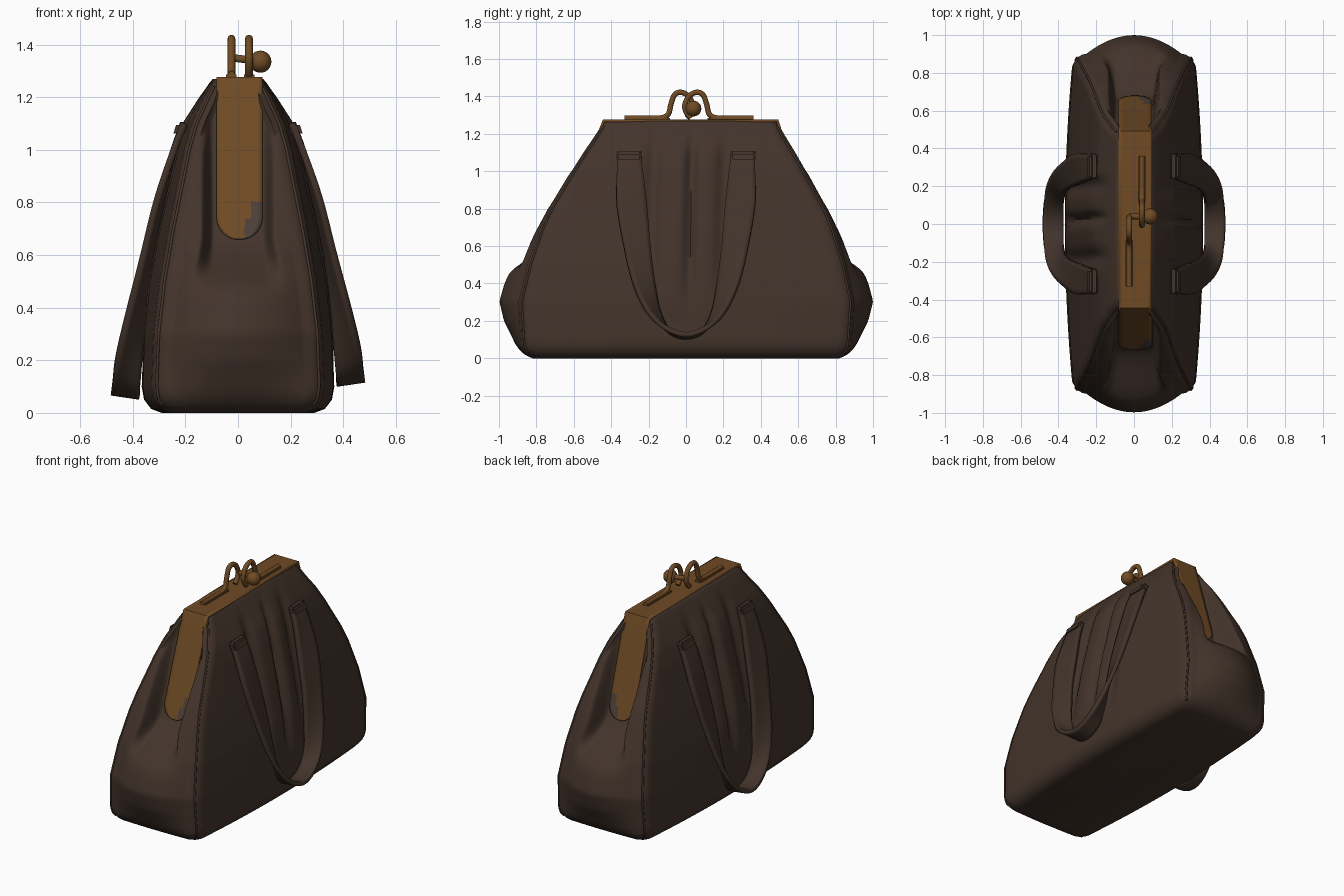
import bpy, bmesh, math
from mathutils import Vector as V

if "Cube" in bpy.data.objects:
    bpy.data.objects.remove(bpy.data.objects["Cube"])


def material(name, rgb):
    m = bpy.data.materials.new(name)
    m.diffuse_color = (*rgb, 1)
    m.use_nodes = True
    m.node_tree.nodes["Principled BSDF"].inputs["Base Color"].default_value = m.diffuse_color
    return m


LEATHER = material("dark_brown_leather", (0.056, 0.034, 0.024))
BRASS = material("aged_brass", (0.16, 0.07, 0.018))
WORN = material("worn_grey_brown", (0.075, 0.052, 0.04))


def interp(table, z):
    for (a, p), (b, q) in zip(table, table[1:]):
        if z <= b:
            return p + (q - p) * max(0, (z - a) / (b - a))
    return table[-1][1]


def smooth(a, b, t):
    t = min(1, max(0, (t - a) / (b - a)))
    return t * t * (3 - 2 * t)


def finish(bm, name, mats, angle=40):
    me = bpy.data.meshes.new(name)
    bm.to_mesh(me)
    bm.free()
    ob = bpy.data.objects.new(name, me)
    bpy.context.collection.objects.link(ob)
    for m in mats:
        me.materials.append(m)
    bpy.ops.object.select_all(action='DESELECT')
    ob.select_set(True)
    bpy.context.view_layer.objects.active = ob
    bpy.ops.object.shade_smooth_by_angle(angle=math.radians(angle))
    return ob


def catmull(pts, n):
    out, p = [], [pts[0]] + pts + [pts[-1]]
    for i in range(1, len(p) - 2):
        a, b, c, d = p[i - 1:i + 3]
        for k in range(n):
            t = k / n
            out.append(0.5 * (2 * b + (c - a) * t + (2 * a - 5 * b + 4 * c - d) * t * t
                              + (3 * b - a - 3 * c + d) * t ** 3))
    return out + [pts[-1]]


def ribbon(name, centres, halves, thick, mats, across=6, rule=None):
    """Strip along centres, each with a half-width vector, given thickness."""
    bm = bmesh.new()
    rows = [[bm.verts.new(c + h * (2 * k / across - 1)) for k in range(across + 1)]
            for c, h in zip(centres, halves)]
    for r, s in zip(rows, rows[1:]):
        for k in range(across):
            f = bm.faces.new((r[k], r[k + 1], s[k + 1], s[k]))
            if rule:
                f.material_index = rule(f.calc_center_median())
    bmesh.ops.recalc_face_normals(bm, faces=bm.faces)
    ob = finish(bm, name, mats)
    mod = ob.modifiers.new("thickness", 'SOLIDIFY')
    mod.thickness, mod.offset = thick, 0
    return ob


def tube(name, pts, radius, mat):
    cu = bpy.data.curves.new(name, 'CURVE')
    cu.dimensions, cu.bevel_depth, cu.bevel_resolution = '3D', radius, 3
    cu.use_fill_caps = True
    sp = cu.splines.new('POLY')
    sp.points.add(len(pts) - 1)
    for q, p in zip(sp.points, pts):
        q.co = (*p, 1)
    cu.materials.append(mat)
    ob = bpy.data.objects.new(name, cu)
    bpy.context.collection.objects.link(ob)
    bpy.ops.object.select_all(action='DESELECT')
    ob.select_set(True)
    bpy.context.view_layer.objects.active = ob
    bpy.ops.object.convert(target='MESH')
    bpy.ops.object.shade_smooth_by_angle(angle=math.radians(50))


def ball(name, loc, r):
    bm = bmesh.new()
    bmesh.ops.create_uvsphere(bm, u_segments=24, v_segments=14, radius=r)
    bmesh.ops.translate(bm, verts=bm.verts, vec=loc)
    finish(bm, name, [BRASS])


# Bag outline: half width, half length at the corners, outward bulge of the ends
WIDTH = [(0, .29), (.015, .33), (.05, .357), (.1, .366), (.3, .358), (.5, .333), (.7, .295),
         (.9, .25), (1.0, .228), (1.1, .197), (1.2, .145), (1.255, .108), (1.27, .095)]
LENGTH = [(0, .82), (.02, .86), (.06, .885), (.3, .9), (.5, .855), (.7, .79), (.8, .745),
          (1, .63), (1.1, .57), (1.2, .505), (1.255, .47), (1.27, .45)]
BULGE = [(0, 0), (.05, .015), (.2, .08), (.31, .1), (.4, .095), (.5, .075), (.7, .02), (.85, 0)]


def plate_y(z):
    return .46 + .33 * (1.27 - z)


def shift(z):
    return .015 * z * z


def ring(z):
    X, Y, bulge = interp(WIDTH, z), interp(LENGTH, z), interp(BULGE, z)
    r = min(.07, .45 * X)
    Xe = X * .9 - r
    pleat_amt = smooth(.12, .6, z) * (1 - smooth(1.05, 1.25, z))
    recess = smooth(.44, .68, z)
    pts, corners = [], []
    arc = [math.radians(a) for a in (18, 45, 72)]
    for s in (1, -1):
        for k in range(81):                      # pleated long side
            u = k / 40 - 1
            y = u * (Y - r) * s
            dents = sum(d * math.exp(-((y - c) / w) ** 2)
                        for c, w, d in ((.015, .03, .04), (.19, .04, .03), (-.19, .04, .03)))
            lobe = .018 * math.exp(-(y / .25) ** 2)
            pts.append((s * (X * (1 - .1 * u * u) + pleat_amt * (lobe - dents)), y))
        for a in arc:
            pts.append((s * (Xe + r * math.cos(a)), s * (Y - r + r * math.sin(a))))
        corners.append(len(pts) - 2)
        for k in range(49):                      # end panel with frame recess
            x = Xe * (1 - k / 24)
            y = Y + bulge * (1 - (x / Xe) ** 2)
            w = 1 - smooth(.095, .14 + .06 * (1 - recess), abs(x))
            y -= w * recess * max(0, y - plate_y(z))
            pts.append((s * x, s * y))
        for a in reversed(arc):
            pts.append((-s * (Xe + r * math.cos(a)), s * (Y - r + r * math.sin(a))))
        corners.append(len(pts) - 2)
    return [V((x, y + shift(z), z)) for x, y in pts], corners


# Leather body
levels = [0, .007, .015, .03, .05, .075, .1] + [.1 + i * .0225 for i in range(1, 50)] + [1.225, 1.24, 1.255, 1.265, 1.27]
bm = bmesh.new()
rings = [ring(z) for z in levels]
rows = [[bm.verts.new(p) for p in pts] for pts, _ in rings]
n = len(rows[0])
for a, b in zip(rows, rows[1:]):
    for i in range(n):
        j = (i + 1) % n
        bm.faces.new((a[i], a[j], b[j], b[i]))
bm.faces.new(rows[0][::-1])
bm.faces.new(rows[-1])
finish(bm, "bag_body", [LEATHER], 60)

# Seam piping down the four corners
for c in range(4):
    tube("corner_seam", [pts[cs[c]] for pts, cs in rings[3:-3]], .006, LEATHER)

# Brass frame: end tongues and top plate
half_path = []
for k in range(25):
    z = .66 + .61 * (k / 24) ** 1.5
    t = max(0, (.745 - z) / .087)
    half_path.append((plate_y(z) + .004, z, .088 * math.sqrt(max(.02, 1 - t * t))))
path = [(-y, z, h) for y, z, h in half_path] + half_path[::-1]
ribbon("brass_frame", [V((.006, y + shift(z), z)) for y, z, h in path],
       [V((h, 0, 0)) for y, z, h in path], .016, [BRASS, WORN], 8,
       lambda p: int(p.z < .8 and p.x > .02 + .25 * (p.z - .66)))

# Hanging handles: flat at the top, turned edge-on at the bottom of the loop
HALF = [((.205, .305, 1.1), (0, .063, 0)), ((.245, .30, 1.0), (0, .07, 0)),
        ((.298, .29, .82), (.01, .08, 0)), ((.35, .262, .6), (.015, .07, 0)),
        ((.39, .225, .4), (.03, .055, 0)), ((.415, .175, .25), (.045, .03, 0)),
        ((.425, .1, .155), (.052, .008, .008)), ((.428, 0, .12), (.054, 0, .008))]
for s, side, drop in ((1, "right", 0), (-1, "left", .05)):
    cs = [V((s * x, y, z - drop * (1.1 - z))) for (x, y, z), _ in HALF]
    hs = [V((s * a, b, c)) for _, (a, b, c) in HALF]
    cs += [V((p.x, -p.y, p.z)) for p in cs[-2::-1]]
    hs += [V((p.x, -p.y, p.z)) for p in hs[-2::-1]]
    for i in range(len(HALF), len(hs)):
        hs[i] = V((hs[i].x, hs[i].y, hs[i].z))
    ribbon(side + "_handle", catmull(cs, 6), catmull(hs, 6), .026, [LEATHER])
    # Stitched tabs where the handle meets the bag
    for y in (-.305, .305):
        bm = bmesh.new()
        bmesh.ops.create_cube(bm, size=1)
        bmesh.ops.scale(bm, verts=bm.verts, vec=(.045, .135, .055))
        bmesh.ops.bevel(bm, geom=bm.edges[:], offset=.012, segments=2, affect='EDGES')
        for v in bm.verts:
            v.co = V((s * (.218 - .3 * v.co.z), y, 1.078)) + v.co
        finish(bm, side + "_handle_tab", [LEATHER])

# Kiss clasp: two bent rods, knobs, and feet
for s, x, name in ((-1, -.025, "left"), (1, .042, "right")):
    prof = [(.345, 1.283), (.24, 1.283), (.15, 1.285), (.11, 1.305), (.095, 1.36),
            (.075, 1.41), (.04, 1.422), (.0, 1.40), (-.022, 1.35), (-.01, 1.31), (.012, 1.285)]
    tube(name + "_clasp_rod", catmull([V((x, s * y + .015, z)) for y, z in prof], 5), .015, BRASS)
    bm = bmesh.new()
    bmesh.ops.create_cube(bm, size=1)
    bmesh.ops.scale(bm, verts=bm.verts, vec=(.04, .24, .016))
    bmesh.ops.translate(bm, verts=bm.verts, vec=(x, s * .22 + .015, 1.278))
    finish(bm, name + "_clasp_foot", [BRASS])
ball("clasp_knob", (.085, .04, 1.335), .042)
tube("clasp_pin", [V((-.025, .04, 1.35)), V((.08, .04, 1.337))], .015, BRASS)
